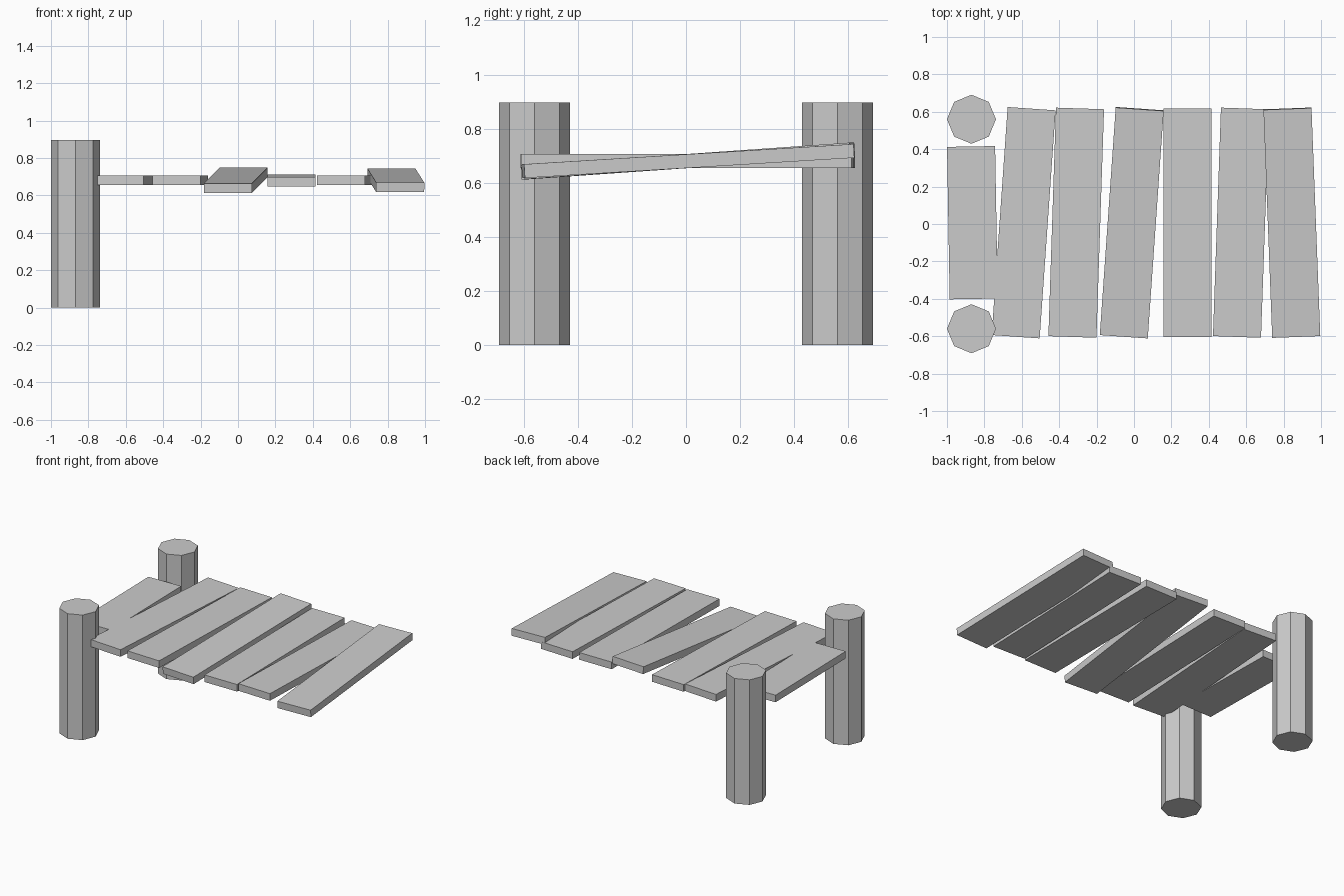
import bpy
from math import radians
from mathutils import Matrix, Euler

if "Cube" in bpy.data.objects:
    bpy.data.objects.remove(bpy.data.objects["Cube"])


def plank(name, x, y, length, yaw, tilt):
    # flat board, dimensions baked into the mesh
    bpy.ops.mesh.primitive_cube_add(size=1, location=(x, y, 0.68))
    ob = bpy.context.object
    ob.name = name
    ob.data.transform(Matrix.Diagonal((0.257, length, 0.051, 1)))
    ob.rotation_euler = Euler((radians(tilt), 0, radians(yaw)))


# Mooring posts: octagonal, corners on the axes
for side, y in (("front", -0.56), ("back", 0.56)):
    bpy.ops.mesh.primitive_cylinder_add(
        vertices=8, radius=0.131, depth=0.897, location=(-0.869, y, 0.4485))
    bpy.context.object.name = side + "_post"

# Short board between the posts
plank("short_plank", -0.864, 0.007, 0.815, 1.0, 0)

# Uneven deck boards: x centre, yaw, tilt
boards = [
    (-0.590, -4.0, 0),
    (-0.309, -1.9, 0),
    (-0.012, -4.0, 4.0),
    (0.286, 0.0, 0.6),
    (0.572, -2.0, 0),
    (0.844, 2.2, 3.5),
]
for i, (x, yaw, tilt) in enumerate(boards, 1):
    plank(f"deck_plank_{i}", x, 0.007, 1.222, yaw, tilt)
